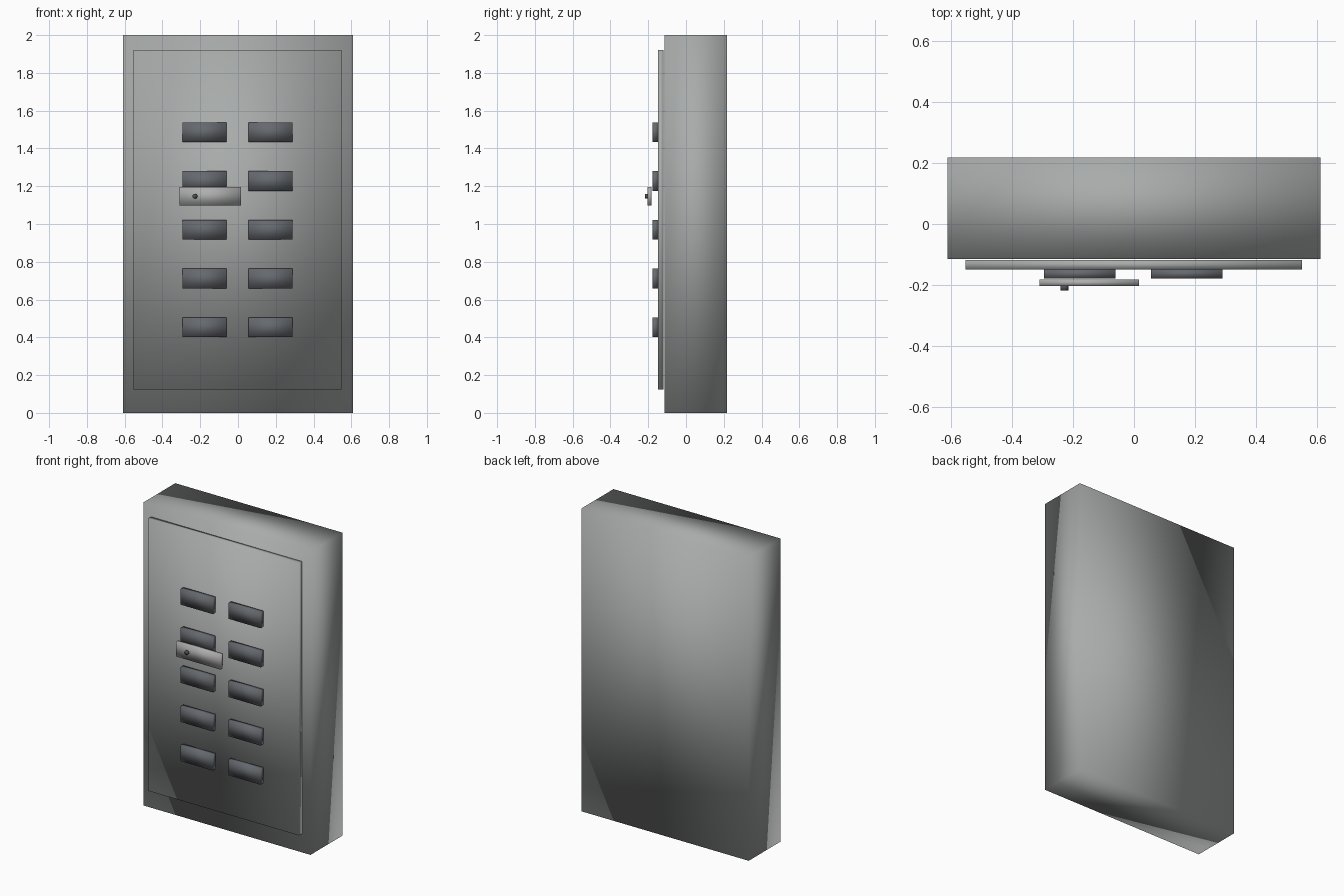
import bpy, bmesh
from mathutils import Matrix, Vector

cube = bpy.data.objects.get("Cube")
if cube:
    bpy.data.objects.remove(cube, do_unlink=True)


def material(name, rgb):
    m = bpy.data.materials.new(name)
    m.use_nodes = True
    m.diffuse_color = (*rgb, 1)
    m.node_tree.nodes["Principled BSDF"].inputs["Base Color"].default_value = (*rgb, 1)
    return m


def finish(name, bm, mat):
    for f in bm.faces:
        f.smooth = True
    mesh = bpy.data.meshes.new(name)
    bm.to_mesh(mesh)
    bm.free()
    mesh.materials.append(mat)
    obj = bpy.data.objects.new(name, mesh)
    bpy.context.collection.objects.link(obj)
    return obj


def box(name, low, high, mat):
    """Soft-shaded box between two corners."""
    low, high = Vector(low), Vector(high)
    bm = bmesh.new()
    bmesh.ops.create_cube(bm, size=1, matrix=Matrix.Translation((low + high) / 2)
                          @ Matrix.Diagonal((*(high - low), 1)))
    return finish(name, bm, mat)


grey = material("painted grey metal", (0.39, 0.41, 0.40))
slate = material("dark slate", (0.13, 0.14, 0.155))
steel = material("light steel", (0.42, 0.42, 0.42))
black = material("lock black", (0.08, 0.08, 0.08))

# Cabinet and its door
box("cabinet_body", (-0.61, -0.115, 0), (0.61, 0.217, 2), grey)
box("door_panel", (-0.552, -0.149, 0.125), (0.549, -0.118, 1.922), grey)

# Two columns of five vent blocks
for side, x in (("right", -0.177), ("left", 0.172)):
    for row in range(5):
        z = 0.453 + row * 0.2582
        box(f"vent_{side}_{row + 1}", (x - 0.117, -0.178, z - 0.052),
            (x + 0.117, -0.148, z + 0.052), slate)

# Handle plate with its round lock
box("handle_plate", (-0.309, -0.203, 1.097), (0.017, -0.182, 1.196), steel)
bm = bmesh.new()
bmesh.ops.create_cone(bm, cap_ends=True, segments=16, radius1=0.013, radius2=0.013, depth=0.016,
                      matrix=Matrix.Translation((-0.228, -0.209, 1.147)) @ Matrix.Rotation(1.5708, 4, "X"))
finish("handle_lock", bm, black)
